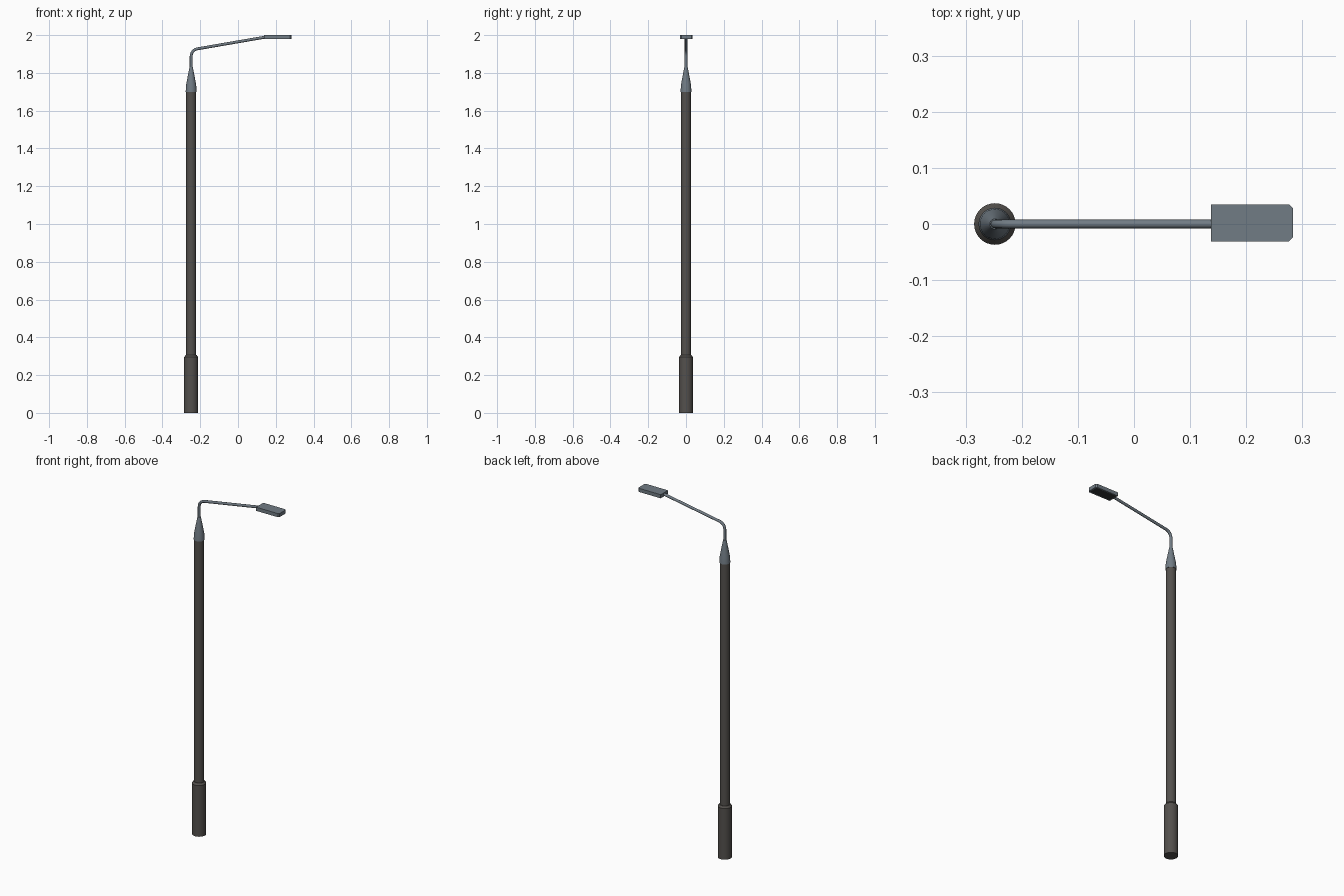
import bpy, bmesh, math
from mathutils import Vector

if "Cube" in bpy.data.objects:
    bpy.data.objects.remove(bpy.data.objects["Cube"])

PX = -0.248  # pole axis


def material(name, rgb):
    m = bpy.data.materials.new(name)
    m.diffuse_color = (*rgb, 1)
    m.use_nodes = True
    m.node_tree.nodes["Principled BSDF"].inputs["Base Color"].default_value = m.diffuse_color
    return m


brown = material("dark brown grey", (0.088, 0.081, 0.074))
steel = material("blue grey steel", (0.165, 0.200, 0.232))
dark = material("dark lens", (0.03, 0.032, 0.035))


def finish(name, bm, mats, smooth=True):
    bmesh.ops.recalc_face_normals(bm, faces=bm.faces)
    me = bpy.data.meshes.new(name)
    bm.to_mesh(me)
    bm.free()
    for m in mats:
        me.materials.append(m)
    ob = bpy.data.objects.new(name, me)
    bpy.context.collection.objects.link(ob)
    if smooth:
        bpy.ops.object.select_all(action='DESELECT')
        ob.select_set(True)
        bpy.context.view_layer.objects.active = ob
        bpy.ops.object.shade_smooth_by_angle(angle=math.radians(30))
    return ob


def tube(name, rings, mat, sides=32):
    """Rings of (centre, tilt in the xz plane, radius), skinned and capped."""
    bm = bmesh.new()
    loops = []
    for (x, z), tilt, r in rings:
        u = Vector((math.cos(tilt), 0, -math.sin(tilt)))
        v = Vector((0, 1, 0))
        c = Vector((x, 0, z))
        loops.append([bm.verts.new(c + r * (math.cos(a) * u + math.sin(a) * v))
                      for a in (2 * math.pi * i / sides for i in range(sides))])
    for a, b in zip(loops, loops[1:]):
        for i in range(sides):
            j = (i + 1) % sides
            bm.faces.new((a[i], a[j], b[j], b[i]))
    bm.faces.new(loops[0])
    bm.faces.new(loops[-1])
    return finish(name, bm, [mat])


def lathe(name, profile, mat):
    return tube(name, [((PX, z), 0, r) for r, z in profile], mat)


# Pole: wide base sleeve with chamfered shoulder, shaft, tapered cap
lathe("base_sleeve", [(0.037, 0), (0.037, 0.295), (0.029, 0.306)], brown)
lathe("pole_shaft", [(0.0265, 0.29), (0.0265, 1.705)], brown)
lathe("pole_cap", [(0.029, 1.70), (0.0265, 1.738), (0.009, 1.83)], steel)

# Arm: vertical stub, bend, then a gently rising straight run
R, r = 0.04, 0.0076
end_tilt = math.radians(80.2)
rings = [((PX, 1.82), 0, r)]
for i in range(11):
    t = end_tilt * i / 10
    rings.append(((PX + R * (1 - math.cos(t)), 1.888 + R * math.sin(t)), t, r))
x0, z0 = rings[-1][0]
run = 0.148 - x0
rings.append(((0.148, z0 + run / math.tan(end_tilt)), end_tilt, r))
tube("lamp_arm", rings, steel, 16)

# Lamp head: flat box with the outer corners cut off and a lens underneath
outline = [(0.137, -0.031), (0.276, -0.031), (0.283, -0.024),
           (0.283, 0.028), (0.276, 0.035), (0.137, 0.035)]
bm = bmesh.new()
base = bm.faces.new([bm.verts.new((x, y, 1.979)) for x, y in outline])
top = bmesh.ops.extrude_face_region(bm, geom=[base])["geom"]
bmesh.ops.translate(bm, vec=(0, 0, 0.021),
                    verts=[g for g in top if isinstance(g, bmesh.types.BMVert)])
bm.normal_update()
bottom = min(bm.faces, key=lambda f: f.calc_center_median().z)
bmesh.ops.inset_individual(bm, faces=[bottom], thickness=0.008)
bottom.material_index = 1
finish("lamp_head", bm, [steel, dark], smooth=False)
